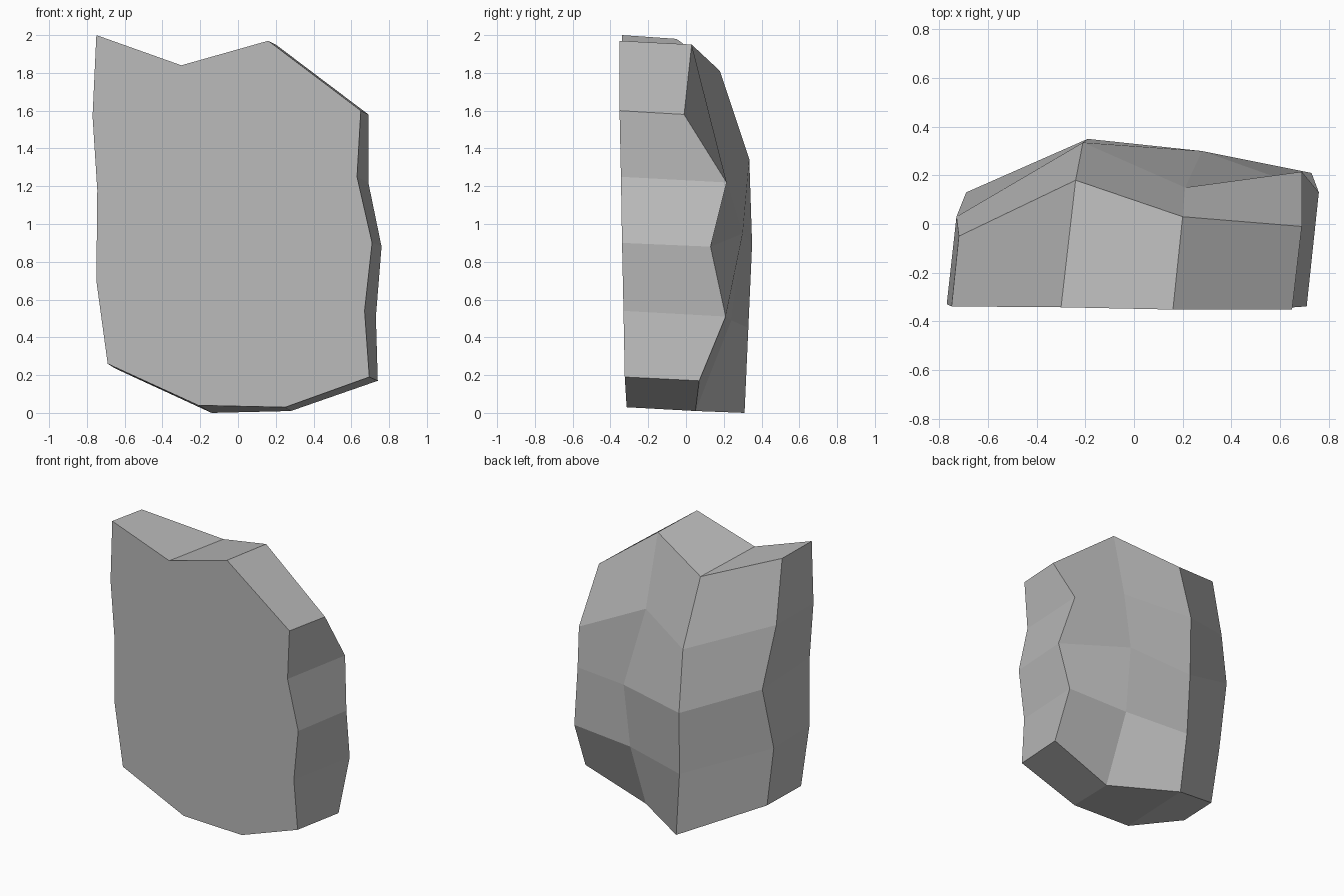
import bpy
import bmesh

if "Cube" in bpy.data.objects:
    bpy.data.objects.remove(bpy.data.objects["Cube"])

# Stone colour
stone = bpy.data.materials.new("stone grey")
stone.diffuse_color = (0.5, 0.5, 0.5, 1)
stone.use_nodes = True
stone.node_tree.nodes["Principled BSDF"].inputs["Base Color"].default_value = stone.diffuse_color

# Rugged back: four columns from left to right, each running from top to bottom
COLUMNS = [
    [(-.72, -.05, 1.98), (-.73, .03, 1.54), (-.69, .13, 1.11), (-.71, .03, .66), (-.65, .02, .235)],
    [(-.24, .18, 1.81), (-.21, .335, 1.345), (-.19, .35, .893), (-.18, .33, .45), (-.14, .31, 0)],
    [(.20, .03, 1.95), (.21, .15, 1.45), (.28, .30, .95), (.27, .24, .49), (.28, .05, .01)],
    [(.69, -.01, 1.58), (.69, .215, 1.22), (.76, .13, .88), (.73, .21, .51), (.74, .07, .17)],
]

# Flat cut front: outline (x, z), clockwise from the top left corner
OUTLINE = [(-.75, 2.0), (-.30, 1.84), (.16, 1.97), (.65, 1.60),
           (.63, 1.25), (.71, .90), (.67, .54), (.695, .19),
           (.25, .03), (-.21, .04), (-.69, .26),
           (-.75, .70), (-.745, 1.18), (-.77, 1.57)]


def front_y(x, z):
    """Slightly tilted plane of the cut front."""
    return -.31 - .02 * z - .015 * x


bm = bmesh.new()

# Back surface as a grid of quads
grid = [[bm.verts.new(p) for p in col] for col in COLUMNS]
for c in range(3):
    for r in range(4):
        bm.faces.new((grid[c][r], grid[c + 1][r], grid[c + 1][r + 1], grid[c][r + 1]))

# Rim of the grid in the same order as the front outline
rim = ([grid[c][0] for c in range(4)] + grid[3][1:]
       + [grid[c][4] for c in (2, 1, 0)] + [grid[0][r] for r in (3, 2, 1)])

# Front face and the side walls joining it to the rim
front = [bm.verts.new((x, front_y(x, z), z)) for x, z in OUTLINE]
bm.faces.new(front)
n = len(rim)
for i in range(n):
    j = (i + 1) % n
    bm.faces.new((front[i], front[j], rim[j], rim[i]))

bmesh.ops.recalc_face_normals(bm, faces=bm.faces[:])
mesh = bpy.data.meshes.new("rock_slab")
bm.to_mesh(mesh)
bm.free()
mesh.materials.append(stone)
rock = bpy.data.objects.new("rock_slab", mesh)
bpy.context.collection.objects.link(rock)
